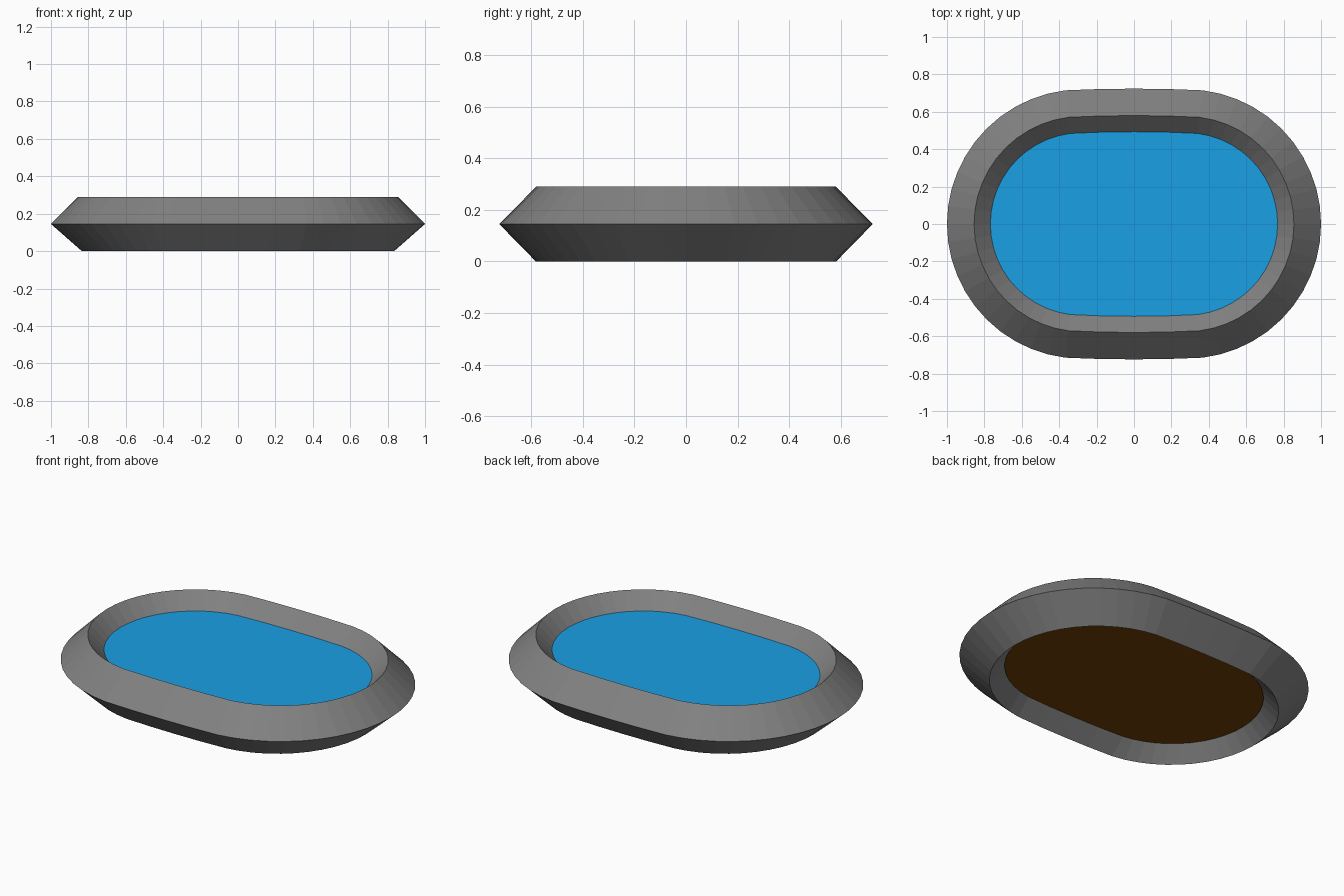
import bpy, bmesh, math

if "Cube" in bpy.data.objects:
    bpy.data.objects.remove(bpy.data.objects["Cube"])

ARC = 22      # facets per rounded end
H = 0.145     # half height of the diamond-section rim


def outline(cx, r):
    """Rounded-end loop: two arcs joined by very slightly bowed sides."""
    a = math.radians(83)
    right = [(cx + r * math.cos(t), r * math.sin(t))
             for t in (-a + 2 * a * i / ARC for i in range(ARC + 1))]
    x, y = right[-1]
    side = [(x / 2, y + 0.007), (0, y + 0.009), (-x / 2, y + 0.007)]
    half = right + side
    return half + [(-px, -py) for px, py in half]


def make(name, bm, color):
    mesh = bpy.data.meshes.new(name)
    bm.to_mesh(mesh)
    bm.free()
    obj = bpy.data.objects.new(name, mesh)
    bpy.context.collection.objects.link(obj)
    mat = bpy.data.materials.new(name)
    mat.diffuse_color = (*color, 1)
    mat.use_nodes = True
    mat.node_tree.nodes["Principled BSDF"].inputs["Base Color"].default_value = mat.diffuse_color
    mesh.materials.append(mat)


# Rim: diamond section swept around the outline
bm = bmesh.new()
section = [(0.28, 0.72, H), (0.28, 0.575, 2 * H),
           (0.28, 0.43, H), (0.258, 0.577, 0)]
rings = [[bm.verts.new((x, y, z)) for x, y in outline(cx, r)]
         for cx, r, z in section]
n = len(rings[0])
for k in range(4):
    a, b = rings[k], rings[(k + 1) % 4]
    for i in range(n):
        j = (i + 1) % n
        bm.faces.new((a[i], a[j], b[j], b[i]))
bmesh.ops.recalc_face_normals(bm, faces=bm.faces[:])
make("rim", bm, (0.22, 0.22, 0.22))


# Flat sheets closing the opening: water above, floor below
def sheet(name, cx, r, z, color):
    bm = bmesh.new()
    bm.faces.new([bm.verts.new((x, y, z)) for x, y in outline(cx, r)])
    make(name, bm, color)


sheet("water", 0.28, 0.488, 0.203, (0.01, 0.35, 0.78))
sheet("floor", 0.268, 0.488, 0.083, (0.16, 0.05, 0.002))
